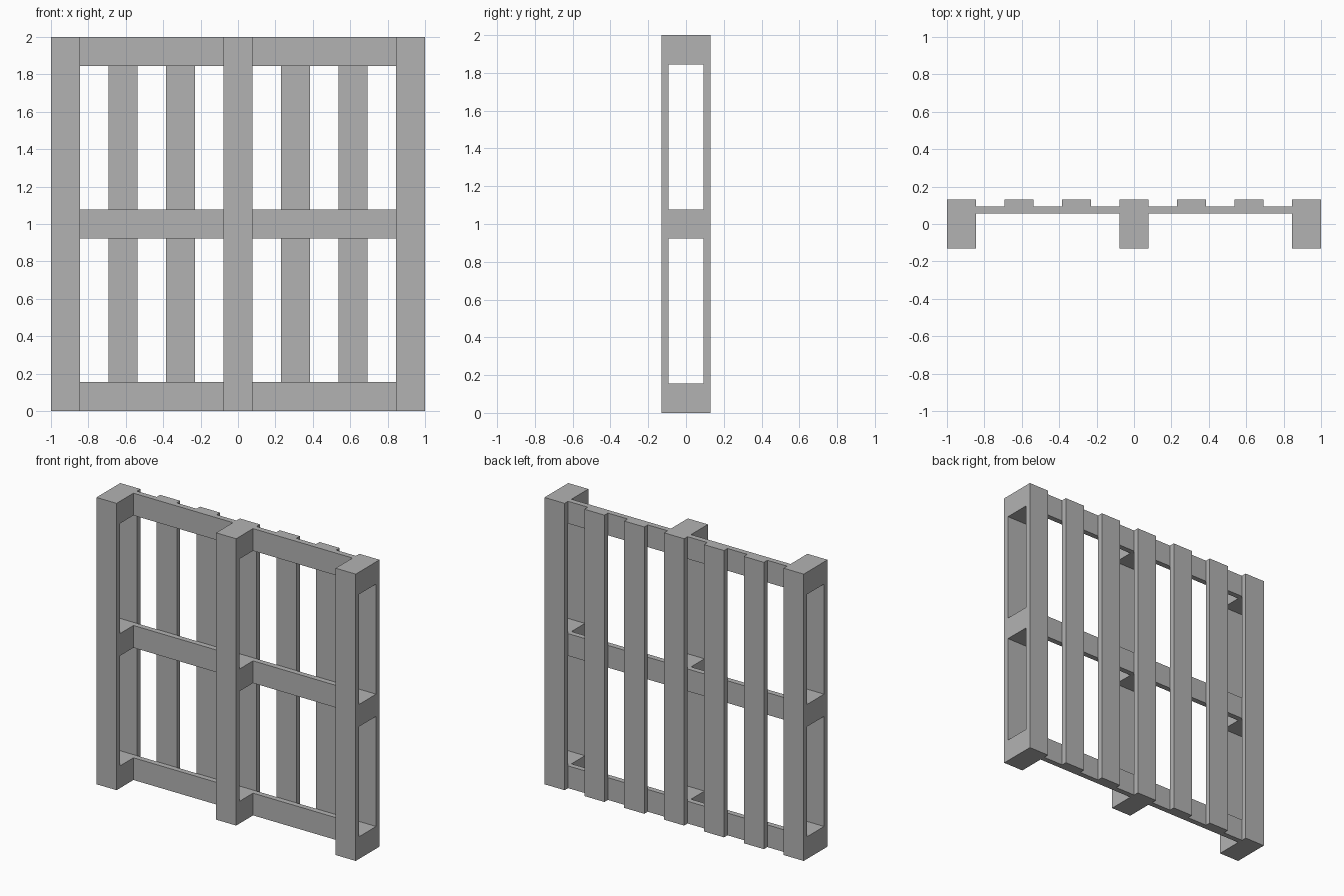
import bpy

if "Cube" in bpy.data.objects:
    bpy.data.objects.remove(bpy.data.objects["Cube"], do_unlink=True)

# Single plain grey
grey = bpy.data.materials.new("plain_grey")
grey.use_nodes = True
colour = (0.45, 0.45, 0.45, 1)
grey.diffuse_color = colour
grey.node_tree.nodes["Principled BSDF"].inputs["Base Color"].default_value = colour

WIDTH = 0.155                       # board width
PITCH = (2 - WIDTH) / 6             # spacing of the seven rear slats
FRONT, BACK, BOARD = -0.131, 0.131, 0.038
INNER = BACK - BOARD                # rear face of the cross boards
LEVELS = (0, 1 - WIDTH / 2, 2 - WIDTH)


def box(name, lo, hi):
    """Axis-aligned board between two corners."""
    bpy.ops.mesh.primitive_cube_add(
        size=1, location=[(a + b) / 2 for a, b in zip(lo, hi)])
    ob = bpy.context.object
    ob.name = name
    ob.scale = [b - a for a, b in zip(lo, hi)]
    bpy.ops.object.transform_apply(location=False, rotation=False, scale=True)
    ob.data.materials.append(grey)
    return ob


def cut(target, cutter):
    """Subtract the cutter from the target and discard it."""
    mod = target.modifiers.new("opening", "BOOLEAN")
    mod.operation, mod.solver, mod.object = "DIFFERENCE", "EXACT", cutter
    bpy.context.view_layer.objects.active = target
    bpy.ops.object.modifier_apply(modifier=mod.name)
    bpy.data.objects.remove(cutter, do_unlink=True)


# Three upright runners, each with two fork openings
for name, x in (("right", -1 + WIDTH / 2), ("middle", 0), ("left", 1 - WIDTH / 2)):
    runner = box(name + "_runner", (x - WIDTH / 2, FRONT, 0), (x + WIDTH / 2, BACK, 2))
    for low, high in zip(LEVELS, LEVELS[1:]):
        cut(runner, box("opening_cutter", (x - WIDTH, FRONT + BOARD, low + WIDTH),
                        (x + WIDTH, INNER, high)))

# Cross boards bridging the runners at three heights
for level, z in zip(("bottom", "middle", "top"), LEVELS):
    for side, x in (("right", -1 + WIDTH), ("left", WIDTH / 2)):
        box(f"{level}_cross_board_{side}", (x, INNER - BOARD, z),
            (x + 1 - 1.5 * WIDTH, INNER, z + WIDTH))

# Rear slats between the runners
for i in (-2, -1, 1, 2):
    side = "left" if i > 0 else "right"
    place = "inner" if abs(i) == 1 else "outer"
    box(f"{place}_slat_{side}", (i * PITCH - WIDTH / 2, INNER, 0),
        (i * PITCH + WIDTH / 2, BACK, 2))
